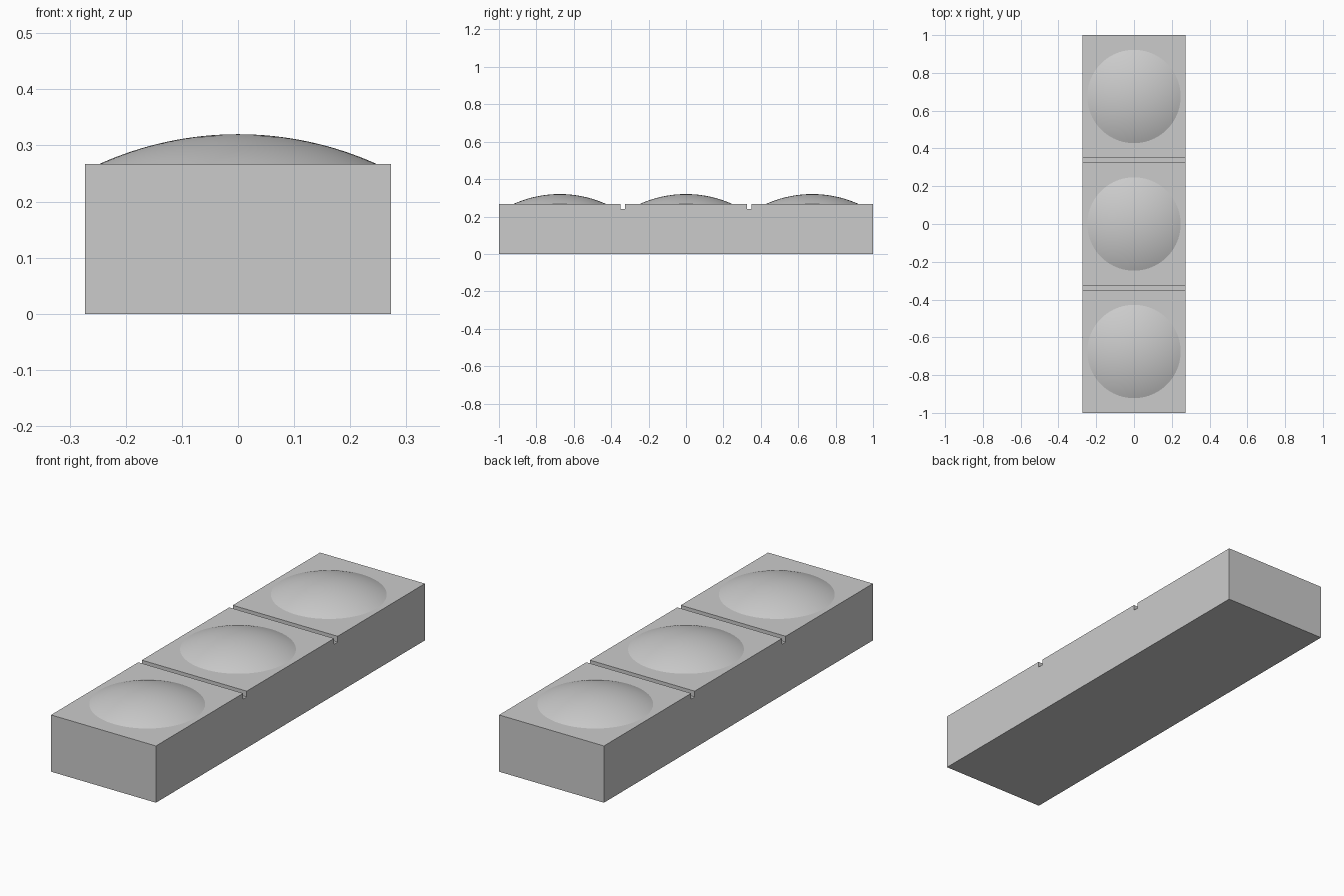
import bpy
import bmesh
import math

cube = bpy.data.objects.get("Cube")
if cube:
    bpy.data.objects.remove(cube, do_unlink=True)

HALF_WIDTH, HALF_LENGTH, TOP = 0.273, 1.0, 0.267
GROOVE_IN, GROOVE_OUT, GROOVE_FLOOR = 0.325, 0.351, 0.24
DOME_RADIUS, DOME_HEIGHT, DOME_SPACING = 0.247, 0.053, 0.675

grey = bpy.data.materials.new("plain grey")
grey.use_nodes = True
colour = (0.6, 0.6, 0.6, 1)
grey.diffuse_color = colour
grey.node_tree.nodes["Principled BSDF"].inputs["Base Color"].default_value = colour


def add_object(name, bm):
    bmesh.ops.recalc_face_normals(bm, faces=bm.faces)
    mesh = bpy.data.meshes.new(name)
    bm.to_mesh(mesh)
    bm.free()
    mesh.materials.append(grey)
    obj = bpy.data.objects.new(name, mesh)
    bpy.context.collection.objects.link(obj)
    return obj


# Long block: side profile with two grooves, extruded across the width
half = [(GROOVE_IN, TOP), (GROOVE_IN, GROOVE_FLOOR), (GROOVE_OUT, GROOVE_FLOOR),
        (GROOVE_OUT, TOP), (HALF_LENGTH, TOP), (HALF_LENGTH, 0)]
profile = half + [(-y, z) for y, z in reversed(half)]
bm = bmesh.new()
side = bm.faces.new([bm.verts.new((-HALF_WIDTH, y, z)) for y, z in profile])
extruded = bmesh.ops.extrude_face_region(bm, geom=[side], use_keep_orig=True)
moved = [g for g in extruded["geom"] if isinstance(g, bmesh.types.BMVert)]
bmesh.ops.translate(bm, verts=moved, vec=(HALF_WIDTH * 2, 0, 0))
add_object("grooved_block", bm)


# Shallow spherical caps, one on each section
def add_dome(name, y, rings=16, segments=96):
    radius = (DOME_RADIUS ** 2 + DOME_HEIGHT ** 2) / (2 * DOME_HEIGHT)
    spread = math.asin(DOME_RADIUS / radius)
    bm = bmesh.new()
    arc = []
    for i in range(rings + 1):
        a = spread * i / rings
        arc.append(bm.verts.new((radius * math.sin(a), 0,
                                 radius * (math.cos(a) - math.cos(spread)))))
    edges = [bm.edges.new(pair) for pair in zip(arc, arc[1:])]
    bmesh.ops.spin(bm, geom=arc + edges, cent=(0, 0, 0), axis=(0, 0, 1),
                   angle=math.tau, steps=segments)
    bmesh.ops.remove_doubles(bm, verts=bm.verts, dist=0.0001)
    for face in bm.faces:
        face.smooth = True
    dome = add_object(name, bm)
    if dome.data.polygons[0].normal.z < 0:
        dome.data.flip_normals()
    dome.location = (0, y, TOP)


for name, step in (("front_dome", -1), ("middle_dome", 0), ("back_dome", 1)):
    add_dome(name, step * DOME_SPACING)
